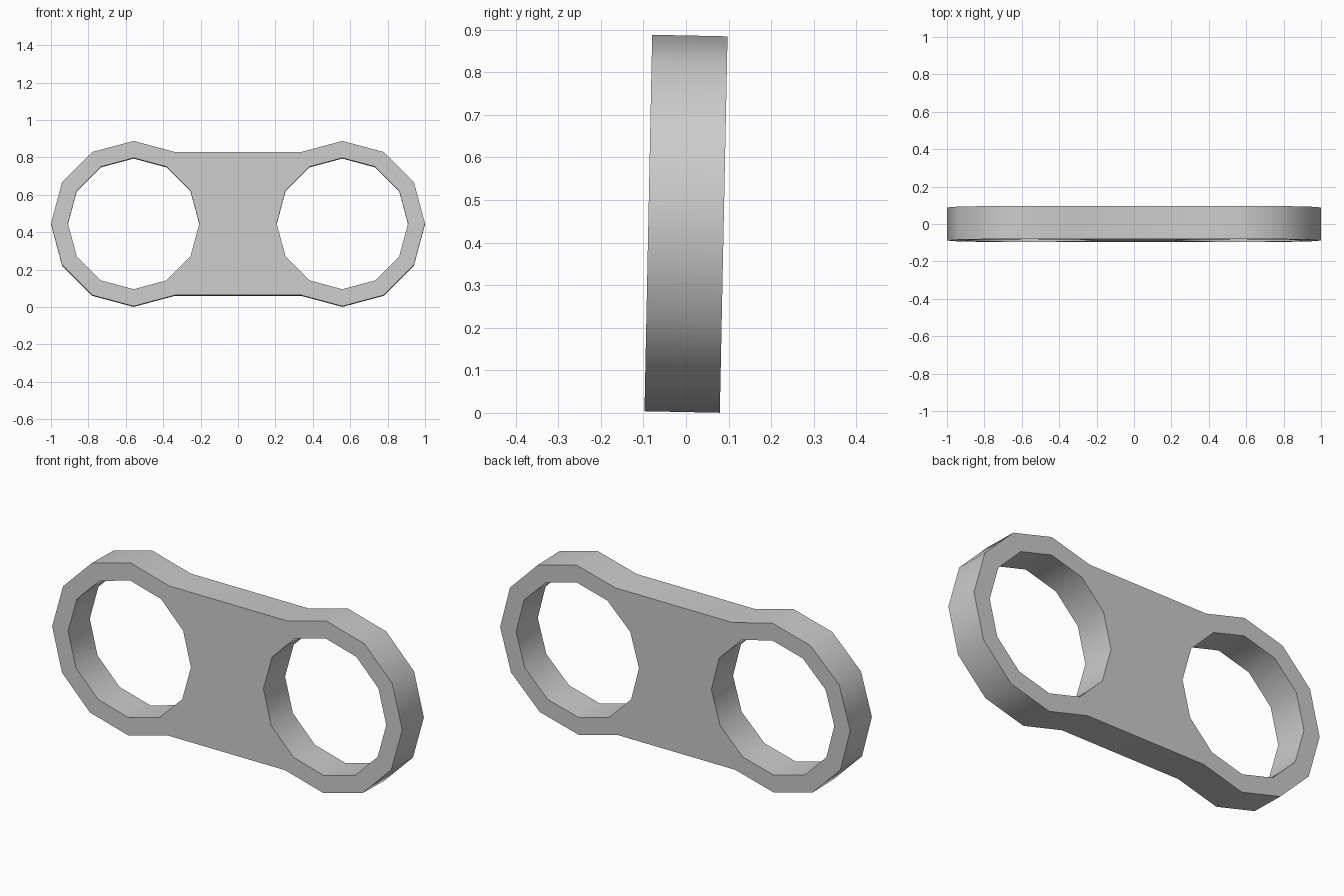
import bpy, bmesh, math
from mathutils import Matrix

if "Cube" in bpy.data.objects:
    bpy.data.objects.remove(bpy.data.objects["Cube"])

N = 12            # sides of each ring
CX = 0.558        # ring centre offset
R_OUT, R_IN = 0.442, 0.351
HALF_T = 0.0885   # half thickness
TILT = -0.0205    # slight backward lean
CZ = 0.444


def half_profile(side):
    """Outer and inner (x, z) loops of one ring, joined to the x = 0 line."""
    outer, inner = [], []
    for k in range(N):
        a = 2 * math.pi * k / N
        inner.append((side * (CX + R_IN * math.cos(a)), R_IN * math.sin(a)))
        outer.append((side * (CX + R_OUT * math.cos(a)), R_OUT * math.sin(a)))
    # Inward side of the ring opens into the flat web
    z_web = R_OUT * math.sin(math.pi / 3)
    outer[5], outer[6], outer[7] = (0, z_web), (0, 0), (0, -z_web)
    return outer, inner


bm = bmesh.new()


def quad(*pts):
    bm.faces.new([bm.verts.new((x, y, z)) for (x, z), y in pts])


# Two mirrored halves: front, back, hole wall and outer wall
for side in (1, -1):
    outer, inner = half_profile(side)
    for k in range(N):
        j = (k + 1) % N
        for y in (-HALF_T, HALF_T):
            quad((outer[k], y), (outer[j], y), (inner[j], y), (inner[k], y))
        for loop in (outer, inner):
            if loop is outer and k in (5, 6):
                continue
            quad((loop[k], -HALF_T), (loop[j], -HALF_T),
                 (loop[j], HALF_T), (loop[k], HALF_T))

bmesh.ops.remove_doubles(bm, verts=bm.verts, dist=1e-4)
bmesh.ops.recalc_face_normals(bm, faces=bm.faces)
# Merge the flat front and back pieces
bmesh.ops.transform(bm, verts=bm.verts,
                    matrix=Matrix.Translation((0, 0, CZ)) @ Matrix.Rotation(TILT, 4, 'X'))

mesh = bpy.data.meshes.new("double_ring_link")
bm.to_mesh(mesh)
bm.free()
link = bpy.data.objects.new("double_ring_link", mesh)
bpy.context.collection.objects.link(link)
bpy.context.view_layer.objects.active = link
link.select_set(True)
bpy.ops.object.shade_smooth_by_angle(angle=math.radians(40))
